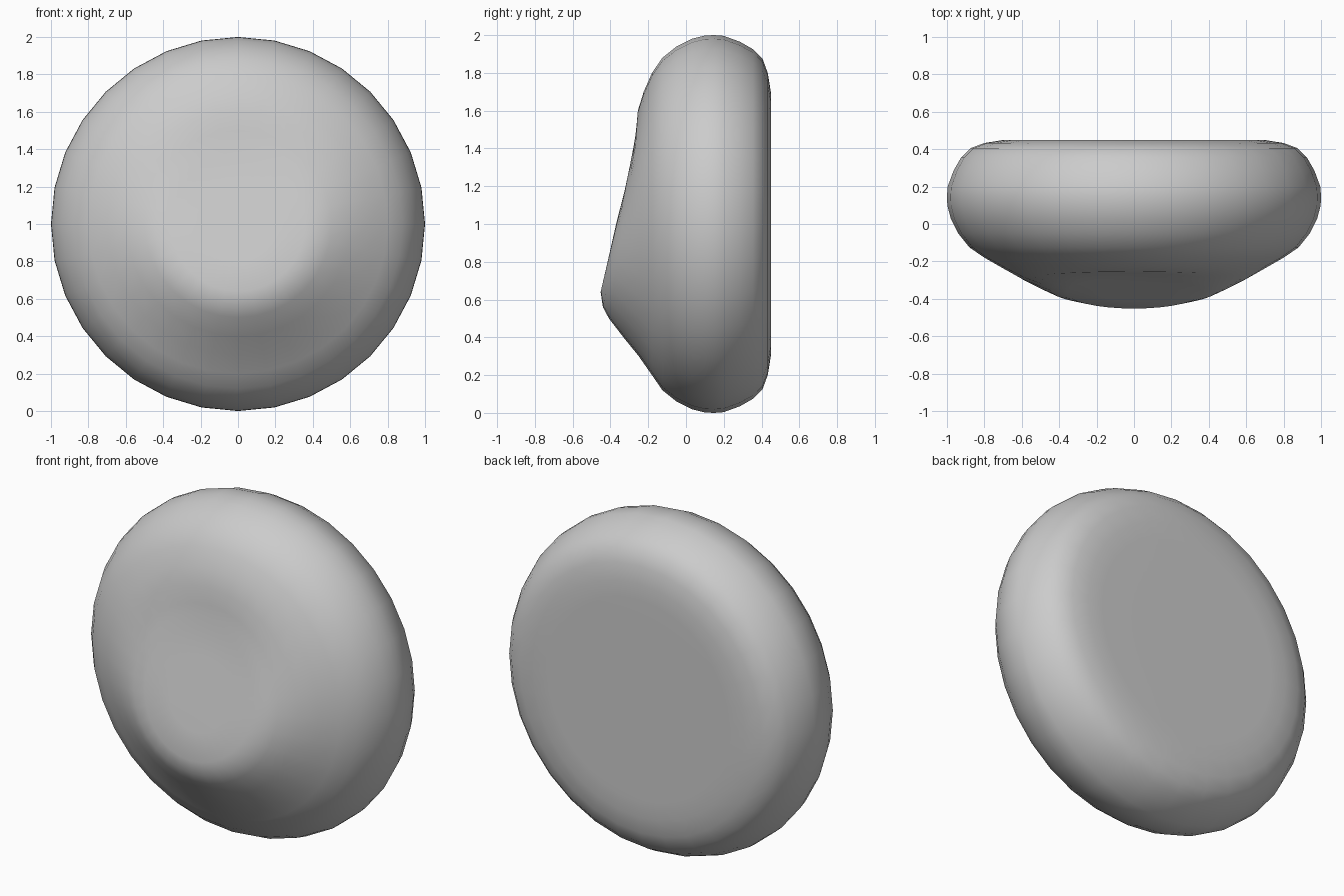
import bpy, bmesh, math

if "Cube" in bpy.data.objects:
    bpy.data.objects.remove(bpy.data.objects["Cube"])

SEGMENTS = 32
CENTRE_Z = 1.0
# Rings from front to back: radius, mean y, tilt (y change from middle to top)
RINGS = [
    (0.20, -0.367, 0.048), (0.36, -0.367, 0.085), (0.44, -0.356, 0.084),
    (0.50, -0.335, 0.073), (0.60, -0.293, 0.038), (0.70, -0.237, 0.013),
    (0.80, -0.180, 0.0), (0.88, -0.125, 0.0), (0.94, -0.05, 0.0),
    (0.98, 0.03, 0.0), (0.998, 0.10, 0.0), (1.0, 0.15, 0.0),
    (0.996, 0.20, 0.0), (0.965, 0.285, 0.0), (0.925, 0.355, 0.0),
    (0.875, 0.405, 0.0), (0.80, 0.433, 0.0), (0.70, 0.449, 0.0),
    (0.60, 0.45, 0.0), (0.30, 0.45, 0.0),
]

bm = bmesh.new()


def ring(radius, y, tilt):
    verts = []
    for i in range(SEGMENTS):
        a = 2 * math.pi * i / SEGMENTS
        verts.append(bm.verts.new((radius * math.cos(a), y + tilt * math.sin(a),
                                   CENTRE_Z + radius * math.sin(a))))
    return verts


def cap(loop, y):
    tip = bm.verts.new((0, y, CENTRE_Z))
    for i in range(SEGMENTS):
        bm.faces.new((tip, loop[i], loop[(i + 1) % SEGMENTS]))


# Rounded disc with a tilted bulge low on the front and a flat back
loops = [ring(*r) for r in RINGS]
for a, b in zip(loops, loops[1:]):
    for i in range(SEGMENTS):
        j = (i + 1) % SEGMENTS
        bm.faces.new((a[i], a[j], b[j], b[i]))
cap(loops[0], -0.37)
cap(loops[-1], 0.45)
bmesh.ops.recalc_face_normals(bm, faces=bm.faces)
for f in bm.faces:
    f.smooth = True

mesh = bpy.data.meshes.new("rounded_disc")
bm.to_mesh(mesh)
bm.free()
disc = bpy.data.objects.new("rounded_disc", mesh)
bpy.context.collection.objects.link(disc)
